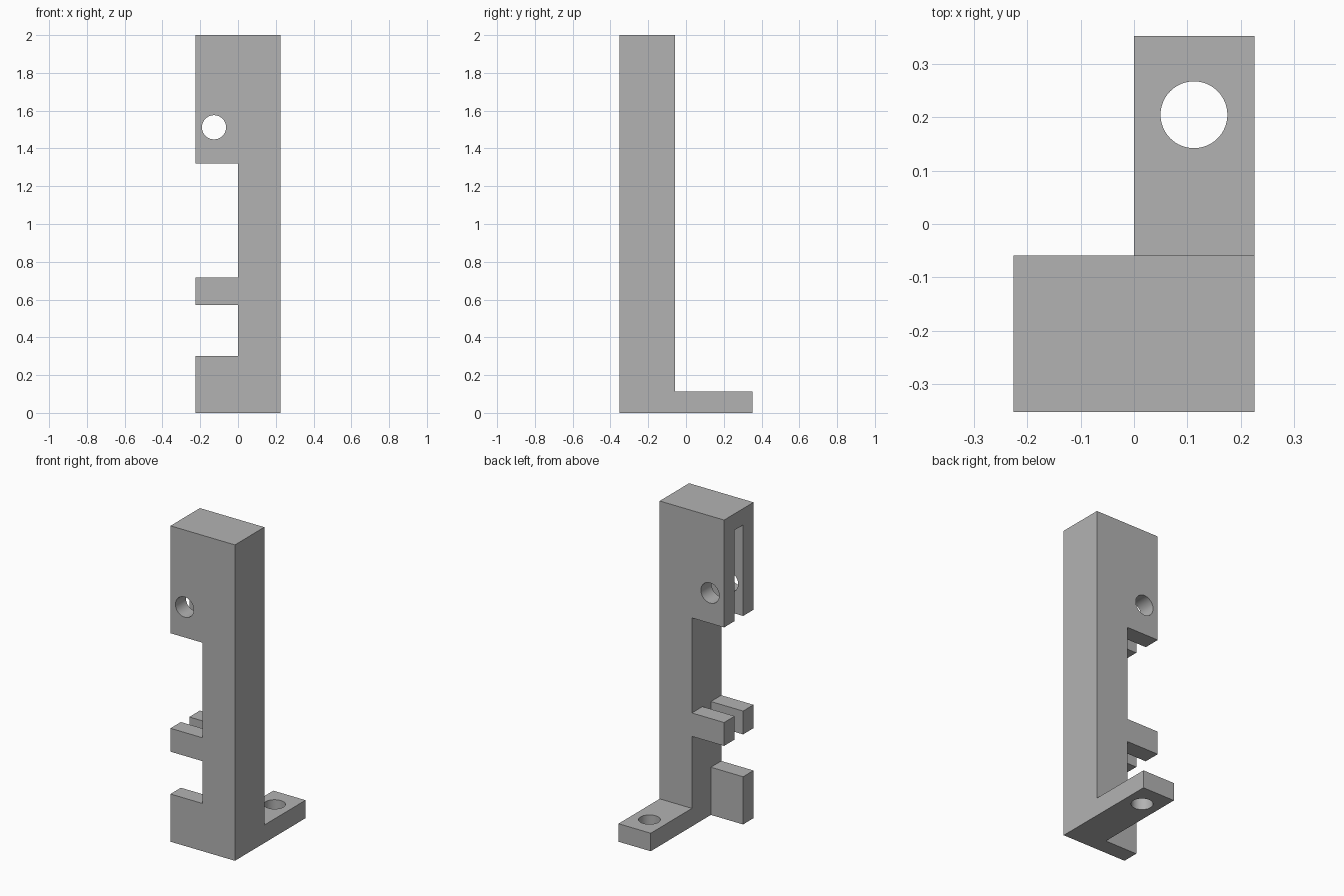
import bpy, bmesh, math
from mathutils import Matrix, Vector

cube = bpy.data.objects.get("Cube")
if cube:
    bpy.data.objects.remove(cube, do_unlink=True)

W, D = 0.2257, 0.353          # half width, half depth
BACK = -0.059                 # rear face of the column
SLOT = (-0.249, -0.165)       # slot walls in y


def make_object(name, bm):
    bmesh.ops.recalc_face_normals(bm, faces=bm.faces)
    mesh = bpy.data.meshes.new(name)
    bm.to_mesh(mesh)
    bm.free()
    obj = bpy.data.objects.new(name, mesh)
    bpy.context.scene.collection.objects.link(obj)
    return obj


def box(name, lo, hi):
    lo, hi = Vector(lo), Vector(hi)
    bm = bmesh.new()
    bmesh.ops.create_cube(bm, size=1, matrix=Matrix.Translation((lo + hi) / 2)
                          @ Matrix.Diagonal((*(hi - lo), 1)))
    return make_object(name, bm)


def cylinder(name, centre, radius, length, tilt=0):
    bm = bmesh.new()
    bmesh.ops.create_cone(bm, cap_ends=True, segments=64, radius1=radius,
                          radius2=radius, depth=length,
                          matrix=Matrix.Translation(centre) @ Matrix.Rotation(tilt, 4, 'X'))
    return make_object(name, bm)


def combine(target, tool, operation):
    mod = target.modifiers.new(operation.title(), 'BOOLEAN')
    mod.operation, mod.solver, mod.object = operation, 'EXACT', tool
    bpy.context.view_layer.objects.active = target
    bpy.ops.object.modifier_apply(modifier=mod.name)
    bpy.data.objects.remove(tool, do_unlink=True)


# Column with its row of teeth, extruded from the front outline
outline = [(W, 0), (W, 2), (-W, 2)]
for top, bottom in ((1.32, 0.718), (0.57, 0.302)):
    outline += [(-W, top), (0, top), (0, bottom), (-W, bottom)]
outline.append((-W, 0))
bm = bmesh.new()
face = bm.faces.new([bm.verts.new((x, -D, z)) for x, z in outline])
ext = bmesh.ops.extrude_face_region(bm, geom=[face])
bmesh.ops.translate(bm, vec=(0, BACK + D, 0),
                    verts=[v for v in ext["geom"] if isinstance(v, bmesh.types.BMVert)])
bracket = make_object("slotted_bracket", bm)

# Foot plate behind the column
combine(bracket, box("foot", (0, -0.2, 0), (W, D, 0.114)), 'UNION')

# Slot splitting the teeth, and the rear of the lowest tooth removed
combine(bracket, box("slot_cutter", (-0.4, SLOT[0], -0.1), (0, SLOT[1], 1.896)), 'DIFFERENCE')
combine(bracket, box("base_cutter", (-0.4, SLOT[0], -0.1), (0, 0.1, 0.42)), 'DIFFERENCE')

# Screw holes through the head and the foot
combine(bracket, cylinder("head_hole_cutter", (-0.127, -0.2, 1.512), 0.064, 1, math.pi / 2),
        'DIFFERENCE')
combine(bracket, cylinder("foot_hole_cutter", (0.1125, 0.205, 0.06), 0.0627, 0.5), 'DIFFERENCE')

# Plain grey finish
grey = bpy.data.materials.new("plain_grey")
grey.use_nodes = True
colour = (0.45, 0.45, 0.45, 1)
grey.diffuse_color = colour
grey.node_tree.nodes["Principled BSDF"].inputs["Base Color"].default_value = colour
bracket.data.materials.clear()
bracket.data.materials.append(grey)

bpy.ops.object.select_all(action='DESELECT')
bracket.select_set(True)
bpy.context.view_layer.objects.active = bracket
bpy.ops.object.shade_smooth_by_angle(angle=math.radians(30))
